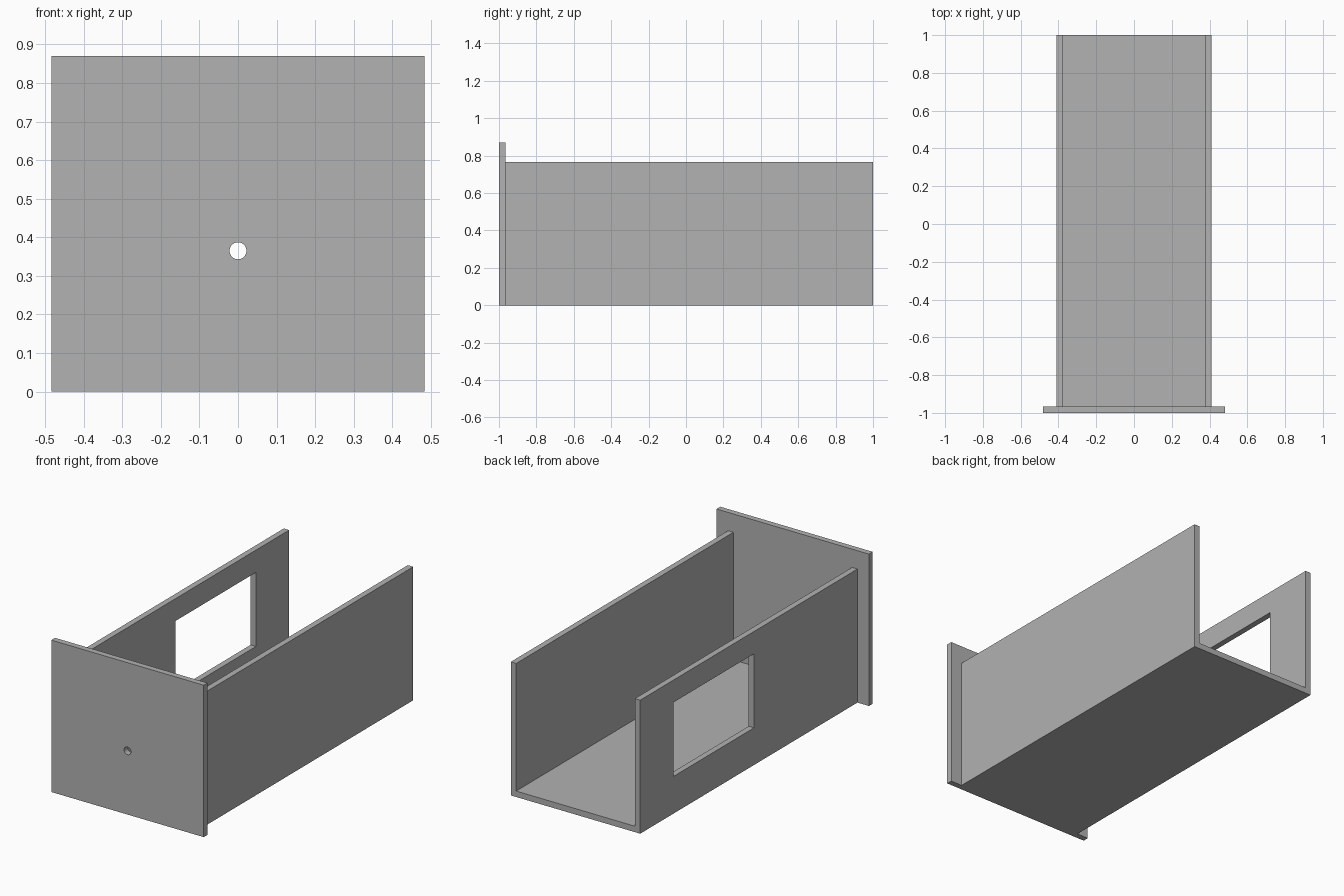
import bpy
import bmesh
from math import pi

cube = bpy.data.objects.get("Cube")
if cube:
    bpy.data.objects.remove(cube, do_unlink=True)

# Dimensions
T = 0.034             # board thickness
HALF_W = 0.41         # channel half width
WALL_H = 0.765
PLATE_W, PLATE_H = 0.483, 0.87
FRONT, BACK = -1.0, 1.0

grey = bpy.data.materials.new("light_grey")
grey.use_nodes = True
colour = (0.445, 0.445, 0.445, 1)
grey.diffuse_color = colour
grey.node_tree.nodes["Principled BSDF"].inputs["Base Color"].default_value = colour


def extrude_profile(name, profile, y0, y1):
    """Extrude an (x, z) outline along y."""
    bm = bmesh.new()
    face = bm.faces.new([bm.verts.new((x, y0, z)) for x, z in profile])
    res = bmesh.ops.extrude_face_region(bm, geom=[face])
    moved = [v for v in res["geom"] if isinstance(v, bmesh.types.BMVert)]
    bmesh.ops.translate(bm, vec=(0, y1 - y0, 0), verts=moved)
    bmesh.ops.recalc_face_normals(bm, faces=bm.faces)
    mesh = bpy.data.meshes.new(name)
    bm.to_mesh(mesh)
    bm.free()
    mesh.materials.append(grey)
    obj = bpy.data.objects.new(name, mesh)
    bpy.context.collection.objects.link(obj)
    return obj


def cut(obj, cutter):
    """Subtract the cutter from the object and discard it."""
    cutter.hide_render = True
    mod = obj.modifiers.new("opening", 'BOOLEAN')
    mod.operation = 'DIFFERENCE'
    mod.solver = 'EXACT'
    mod.object = cutter
    bpy.context.view_layer.objects.active = obj
    bpy.ops.object.modifier_apply(modifier=mod.name)
    bpy.data.objects.remove(cutter, do_unlink=True)


# Open channel: floor and two side walls
half = [(HALF_W, 0), (HALF_W, WALL_H), (HALF_W - T, WALL_H), (HALF_W - T, T)]
channel = extrude_profile("channel", half + [(-x, z) for x, z in reversed(half)],
                          FRONT + T, BACK)

# Rectangular window in one side wall
x0, x1, z0, z1 = -HALF_W - T, -HALF_W + 2 * T, 0.213, 0.637
window = extrude_profile("window_cutter",
                         [(x0, z0), (x1, z0), (x1, z1), (x0, z1)], -0.03, 0.70)
cut(channel, window)

# Wide front plate with a small round hole
plate = extrude_profile("front_plate",
                        [(-PLATE_W, 0), (PLATE_W, 0), (PLATE_W, PLATE_H), (-PLATE_W, PLATE_H)],
                        FRONT, FRONT + T)
bpy.ops.mesh.primitive_cylinder_add(vertices=32, radius=0.022, depth=4 * T,
                                    location=(0, FRONT + T / 2, 0.365),
                                    rotation=(pi / 2, 0, 0))
hole = bpy.context.object
hole.name = "hole_cutter"
hole.data.materials.append(grey)
cut(plate, hole)
